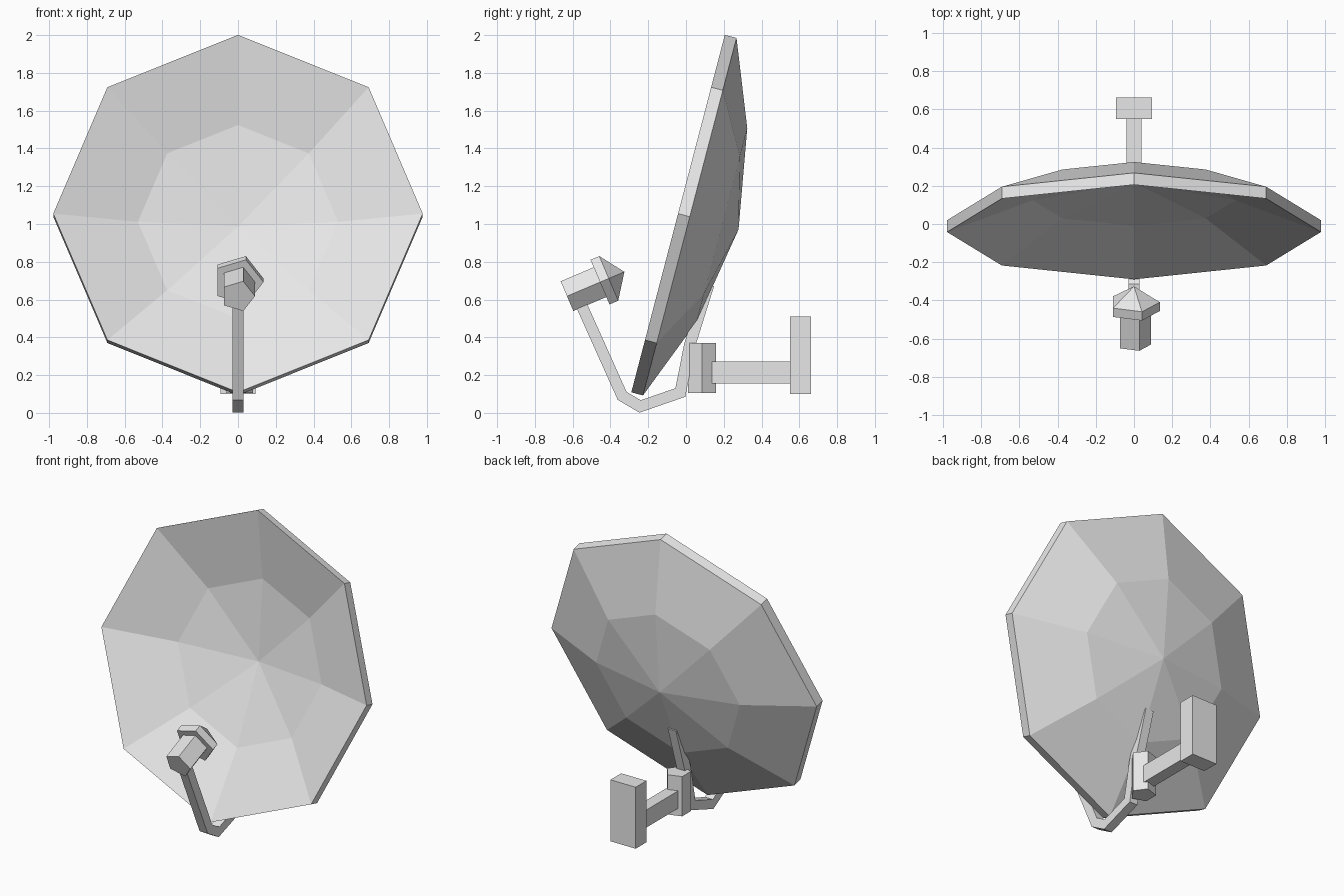
import bpy, bmesh
from math import cos, sin, pi, radians
from mathutils import Vector

if "Cube" in bpy.data.objects:
    bpy.data.objects.remove(bpy.data.objects["Cube"], do_unlink=True)

grey = bpy.data.materials.new("light_grey")
grey.use_nodes = True
colour = (0.8, 0.8, 0.8, 1)
grey.diffuse_color = colour
grey.node_tree.nodes["Principled BSDF"].inputs["Base Color"].default_value = colour


def finish(name, bm):
    bmesh.ops.recalc_face_normals(bm, faces=bm.faces)
    mesh = bpy.data.meshes.new(name)
    bm.to_mesh(mesh)
    bm.free()
    mesh.materials.append(grey)
    bpy.context.collection.objects.link(bpy.data.objects.new(name, mesh))


def lathe(name, sides, origin, axis, profile):
    """Spin (radius, distance) pairs about an axis, with one corner on +x."""
    bm = bmesh.new()
    axis, across = Vector(axis).normalized(), Vector((1, 0, 0))
    up = axis.cross(across)
    rings = []
    for radius, dist in profile:
        centre = Vector(origin) + axis * dist
        count = sides if radius else 1
        rings.append([bm.verts.new(centre + radius * (across * cos(2 * pi * i / sides)
                      + up * sin(2 * pi * i / sides))) for i in range(count)])
    for a, b in zip(rings, rings[1:]):
        for i in range(sides):
            j = (i + 1) % sides
            corners = [a[i % len(a)], a[j % len(a)], b[j % len(b)], b[i % len(b)]]
            bm.faces.new(list(dict.fromkeys(corners)))
    for ring in (rings[0], rings[-1]):
        if len(ring) > 1:
            bm.faces.new(ring)
    finish(name, bm)


def box(name, low, high):
    bm = bmesh.new()
    bmesh.ops.create_cube(bm, size=1)
    low, high = Vector(low), Vector(high)
    for v in bm.verts:
        v.co = (low + high) / 2 + v.co * (high - low)
    finish(name, bm)


def square_bar(name, path, half):
    """Sweep a square along (y, z) points with mitred bends."""
    pts = [Vector(p) for p in path]
    left, right = [], []
    for i, p in enumerate(pts):
        before = (p - pts[i - 1]).normalized() if i else None
        after = (pts[i + 1] - p).normalized() if i + 1 < len(pts) else before
        before = before or after
        n1, n2 = Vector((-before.y, before.x)), Vector((-after.y, after.x))
        mitre = (n1 + n2) / (1 + n1.dot(n2)) * half
        left.append(p + mitre)
        right.append(p - mitre)
    bm = bmesh.new()
    rings = [[bm.verts.new((x, q.x, q.y)) for x, q in
              ((-half, l), (half, l), (half, r), (-half, r))] for l, r in zip(left, right)]
    for a, b in zip(rings, rings[1:]):
        for i in range(4):
            j = (i + 1) % 4
            bm.faces.new((a[i], a[j], b[j], b[i]))
    bm.faces.new(rings[0])
    bm.faces.new(rings[-1])
    finish(name, bm)


# Octagonal dish shell, tilted upward
lathe("dish", 8, (0, -0.042, 1.055), (0, 0.967, -0.253),
      [(0, 0.267), (0.53, 0.172), (0.978, 0), (0.978, 0.064), (0.53, 0.24), (0, 0.331)])

# Five-sided receiver with flared head and pointed cap
tilt = radians(23)
lathe("receiver", 5, (0, -0.63, 0.618), (0, cos(tilt), sin(tilt)),
      [(0.09, 0), (0.09, 0.19), (0.135, 0.19), (0.135, 0.24), (0, 0.33)])

# Bent arm from the receiver, under the rim and up the back of the dish
square_bar("receiver_arm", [(-0.56, 0.585), (-0.338, 0.09), (-0.243, 0.034),
                            (-0.03, 0.108), (0.02, 0.36), (0.12, 0.68)], 0.03)

# Wall mount
lathe("mount_socket", 5, (0, 0.085, 0.105), (0, 0, 1), [(0.079, 0), (0.079, 0.265)])
box("mount_bar", (-0.04, 0.09, 0.155), (0.04, 0.56, 0.272))
box("wall_plate", (-0.093, 0.55, 0.1), (0.093, 0.663, 0.51))
